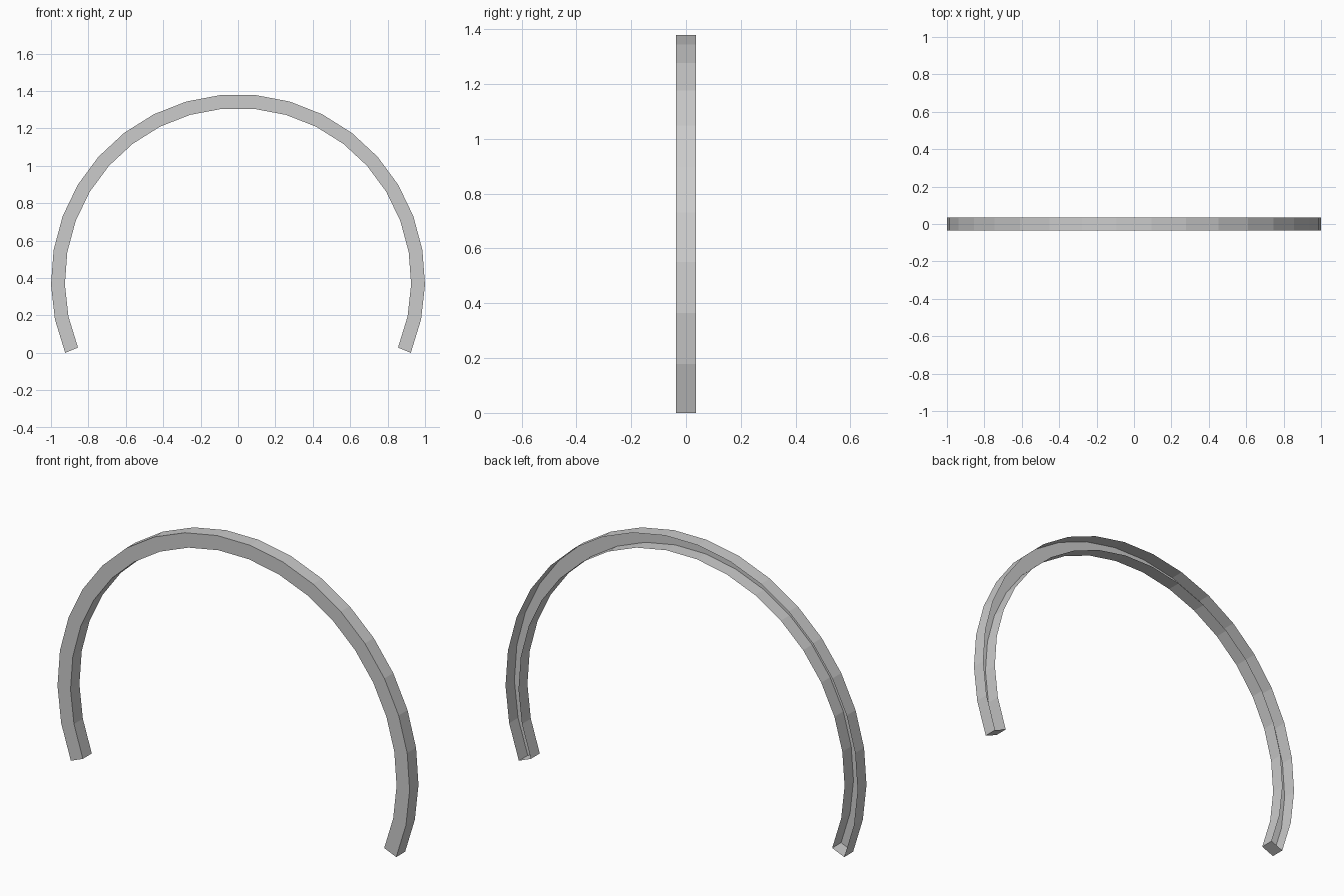
import bpy, bmesh, math

if "Cube" in bpy.data.objects:
    bpy.data.objects.remove(bpy.data.objects["Cube"])

R_OUT, R_IN = 1.0, 0.926      # outer and inner radius
HALF_DEPTH = 0.036
SEGMENTS = 21
SWEEP = math.radians(225)
CENTRE_Z = -math.cos(SWEEP / 2)   # outer tips rest on the floor

# Channel profile, open at the back: (radius, y)
profile = [(R_OUT, HALF_DEPTH), (R_OUT, -HALF_DEPTH),
           (R_IN, -HALF_DEPTH), (R_IN, HALF_DEPTH)]

bm = bmesh.new()
rings = []
for i in range(SEGMENTS + 1):
    a = -SWEEP / 2 + SWEEP * i / SEGMENTS
    rings.append([bm.verts.new((r * math.sin(a), y, CENTRE_Z + r * math.cos(a)))
                  for r, y in profile])

# Outer, front and inner walls
for a, b in zip(rings, rings[1:]):
    for j in range(3):
        bm.faces.new((a[j], a[j + 1], b[j + 1], b[j]))

# End caps
bm.faces.new(rings[0][::-1])
bm.faces.new(rings[-1])

# Make every face point away from the channel's inside
bm.normal_update()
front = next(f for f in bm.faces if abs(f.normal.y) > 0.9)
bmesh.ops.recalc_face_normals(bm, faces=bm.faces)
bm.normal_update()
if front.normal.y > 0:
    bmesh.ops.reverse_faces(bm, faces=bm.faces)

mesh = bpy.data.meshes.new("arch_band")
bm.to_mesh(mesh)
bm.free()
bpy.context.collection.objects.link(bpy.data.objects.new("arch_band", mesh))
